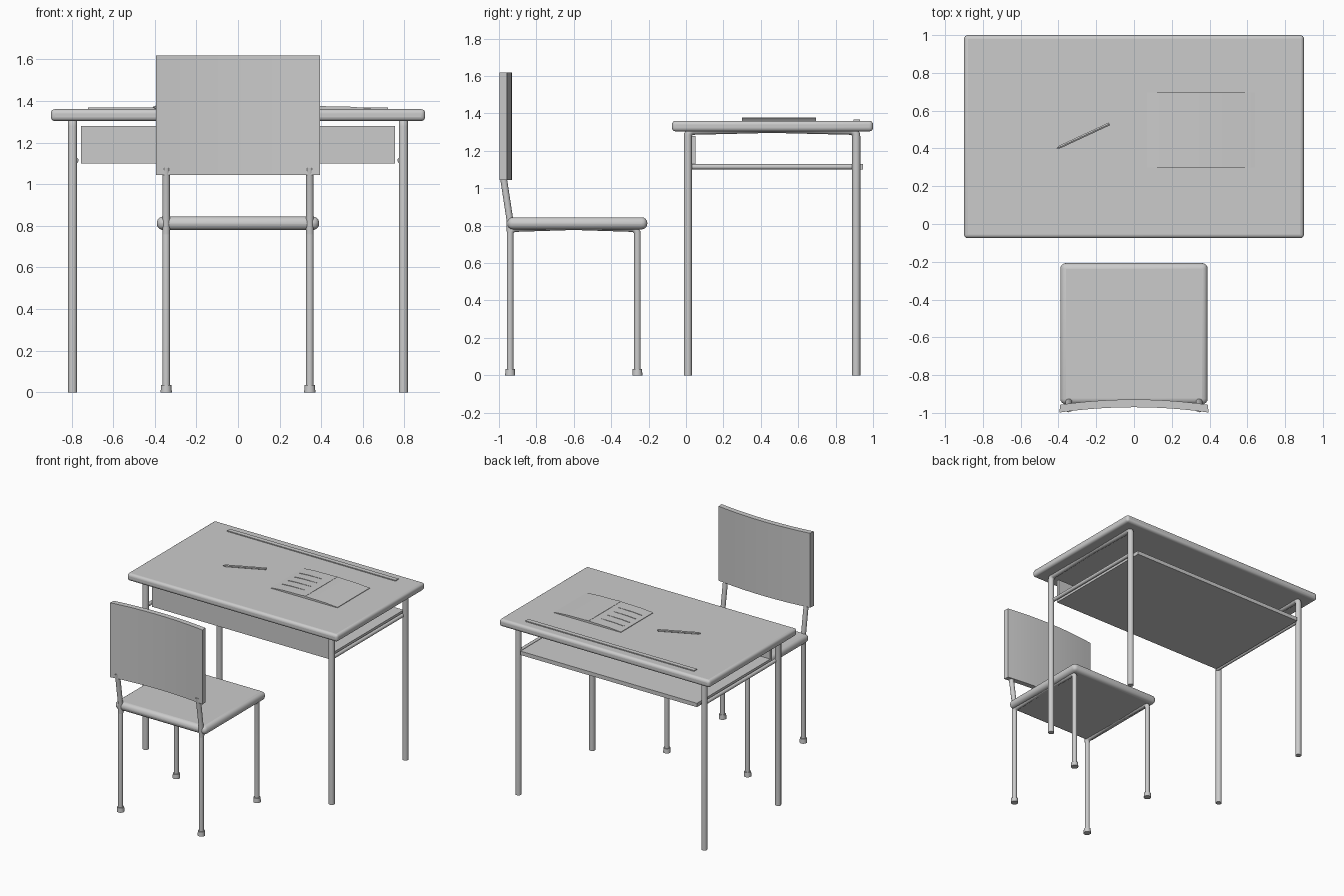
import bpy, bmesh, math
from mathutils import Matrix, Vector

if "Cube" in bpy.data.objects:
    bpy.data.objects.remove(bpy.data.objects["Cube"])

grey = bpy.data.materials.new("plain grey")
grey.diffuse_color = (0.6, 0.6, 0.6, 1)
grey.use_nodes = True
grey.node_tree.nodes["Principled BSDF"].inputs["Base Color"].default_value = grey.diffuse_color


def finish(name, bm, bevel=0.0, segs=3):
    bmesh.ops.recalc_face_normals(bm, faces=bm.faces)
    me = bpy.data.meshes.new(name)
    bm.to_mesh(me)
    bm.free()
    me.materials.append(grey)
    ob = bpy.data.objects.new(name, me)
    bpy.context.collection.objects.link(ob)
    if bevel:
        mod = ob.modifiers.new("rounded edges", 'BEVEL')
        mod.width, mod.segments = bevel, segs
    bpy.ops.object.select_all(action='DESELECT')
    ob.select_set(True)
    bpy.context.view_layer.objects.active = ob
    bpy.ops.object.shade_smooth_by_angle(angle=math.radians(35))
    return ob


def box(name, x0, x1, y0, y1, z0, z1, bevel=0.0, segs=3):
    bm = bmesh.new()
    m = Matrix.Translation(((x0 + x1) / 2, (y0 + y1) / 2, (z0 + z1) / 2))
    m = m @ Matrix.Diagonal((x1 - x0, y1 - y0, z1 - z0, 1))
    bmesh.ops.create_cube(bm, size=1, matrix=m)
    return finish(name, bm, bevel, segs)


def prism(name, outline, offset):
    """Extrude a closed outline by an offset vector."""
    bm = bmesh.new()
    f = bm.faces.new([bm.verts.new(p) for p in outline])
    r = bmesh.ops.extrude_face_region(bm, geom=[f])
    verts = [v for v in r['geom'] if isinstance(v, bmesh.types.BMVert)]
    bmesh.ops.translate(bm, verts=verts, vec=offset)
    return finish(name, bm)


def tube(name, pts, r, sides=16, r_end=None):
    """Sweep a circle along a path lying in a plane of constant x."""
    pts = [Vector(p) for p in pts]
    bm = bmesh.new()
    rings = []
    for i, p in enumerate(pts):
        t = (pts[min(i + 1, len(pts) - 1)] - pts[max(i - 1, 0)]).normalized()
        u = Vector((1, 0, 0))
        v = t.cross(u).normalized()
        rad = r_end if r_end and i == len(pts) - 1 else r
        rings.append([bm.verts.new(p + rad * (math.cos(a) * u + math.sin(a) * v))
                      for a in (2 * math.pi * k / sides for k in range(sides))])
    for a, b in zip(rings, rings[1:]):
        for k in range(sides):
            n = (k + 1) % sides
            bm.faces.new((a[k], a[n], b[n], b[k]))
    bm.faces.new(rings[0])
    bm.faces.new(rings[-1])
    return finish(name, bm)


def leg_loop(x, y0, y1, top, r=0.03, bow=0.01):
    """Two legs joined by a gently bowed cross tube with rounded corners."""
    arc = [(r * (1 - math.cos(a)), r * math.sin(a))
           for a in (math.pi / 2 * k / 5 for k in range(6))]
    front = [(x, y0 + dy, top - r + dz) for dy, dz in arc]
    back = [(x, y1 - dy, top - r + dz) for dy, dz in reversed(arc)]
    return ([(x, y0, 0)] + front + [(x, (y0 + y1) / 2, top + bow)]
            + back + [(x, y1, 0)])


# Desk
box("desk_top", -0.9, 0.9, -0.075, 1.0, 1.304, 1.361, 0.02, 4)
box("shelf", -0.755, 0.755, 0.05, 0.945, 1.10, 1.13)
box("front_panel", -0.755, 0.755, 0.03, 0.05, 1.10, 1.28)
box("pencil_strip", -0.72, 0.72, 0.895, 0.93, 1.358, 1.368)

for s, side in ((-1, "left"), (1, "right")):
    x = 0.795 * s
    tube(side + "_desk_legs", leg_loop(x, 0.01, 0.91, 1.308), 0.022)
    tube(side + "_shelf_rail", [(0.78 * s, 0.01, 1.115), (0.78 * s, 0.91, 1.115)], 0.014)

    # Chair frame
    x = 0.345 * s
    tube(side + "_chair_legs", leg_loop(x, -0.94, -0.26, 0.785), 0.018)
    tube(side + "_back_upright",
         [(x, -0.94, 0.76), (x, -0.943, 0.84), (x, -0.975, 1.05), (x, -0.979, 1.08)], 0.018)
    for y, end in ((-0.94, "back"), (-0.26, "front")):
        tube(f"{side}_{end}_foot", [(x, y, 0), (x, y, 0.035)], 0.027, r_end=0.025)

# Chair seat and curved backrest
box("seat", -0.39, 0.39, -0.955, -0.207, 0.78, 0.845, 0.03, 4)
xs = [-0.395 + 0.79 * k / 16 for k in range(17)]
bulge = lambda x: 0.028 * (1 - (x / 0.395) ** 2)
prism("backrest",
      [(x, -0.998 + bulge(x), 1.045) for x in xs]
      + [(x * 0.99, -0.957 + bulge(x), 1.045) for x in reversed(xs)], (0, 0, 0.575))

# Open book with pages sloping down from the spine
cx = 0.355
for s, side in ((-1, "left"), (1, "right")):
    prism(side + "_page",
          [(cx + 0.01 * s, 0.30, 1.358), (cx + 0.285 * s, 0.30, 1.358),
           (cx + 0.285 * s, 0.30, 1.365), (cx + 0.18 * s, 0.30, 1.373),
           (cx + 0.01 * s, 0.30, 1.376)], (0, 0.395, 0))
box("book_spine", cx - 0.01, cx + 0.01, 0.30, 0.695, 1.358, 1.378)
for k in range(4):
    y = 0.385 + 0.073 * k
    prism(f"page_line_{k + 1}",
          [(0.105, y, 1.362), (0.30, y, 1.37), (0.30, y, 1.377),
           (0.175, y, 1.376), (0.105, y, 1.371)], (0, 0.008, 0))

# Pencil with a six-sided body and a pointed tip
a, b = Vector((-0.41, 0.40, 1.370)), Vector((-0.13, 0.53, 1.370))
bm = bmesh.new()
d = (b - a).normalized()
rot = d.to_track_quat('Z', 'Y').to_matrix().to_4x4()
for p, q, r0, r1 in ((a + d * 0.02, b, 0.009, 0.009), (a, a + d * 0.02, 0.002, 0.009)):
    bmesh.ops.create_cone(bm, cap_ends=True, segments=6, radius1=r0, radius2=r1,
                          depth=(q - p).length,
                          matrix=Matrix.Translation((p + q) / 2) @ rot)
finish("pencil", bm)
